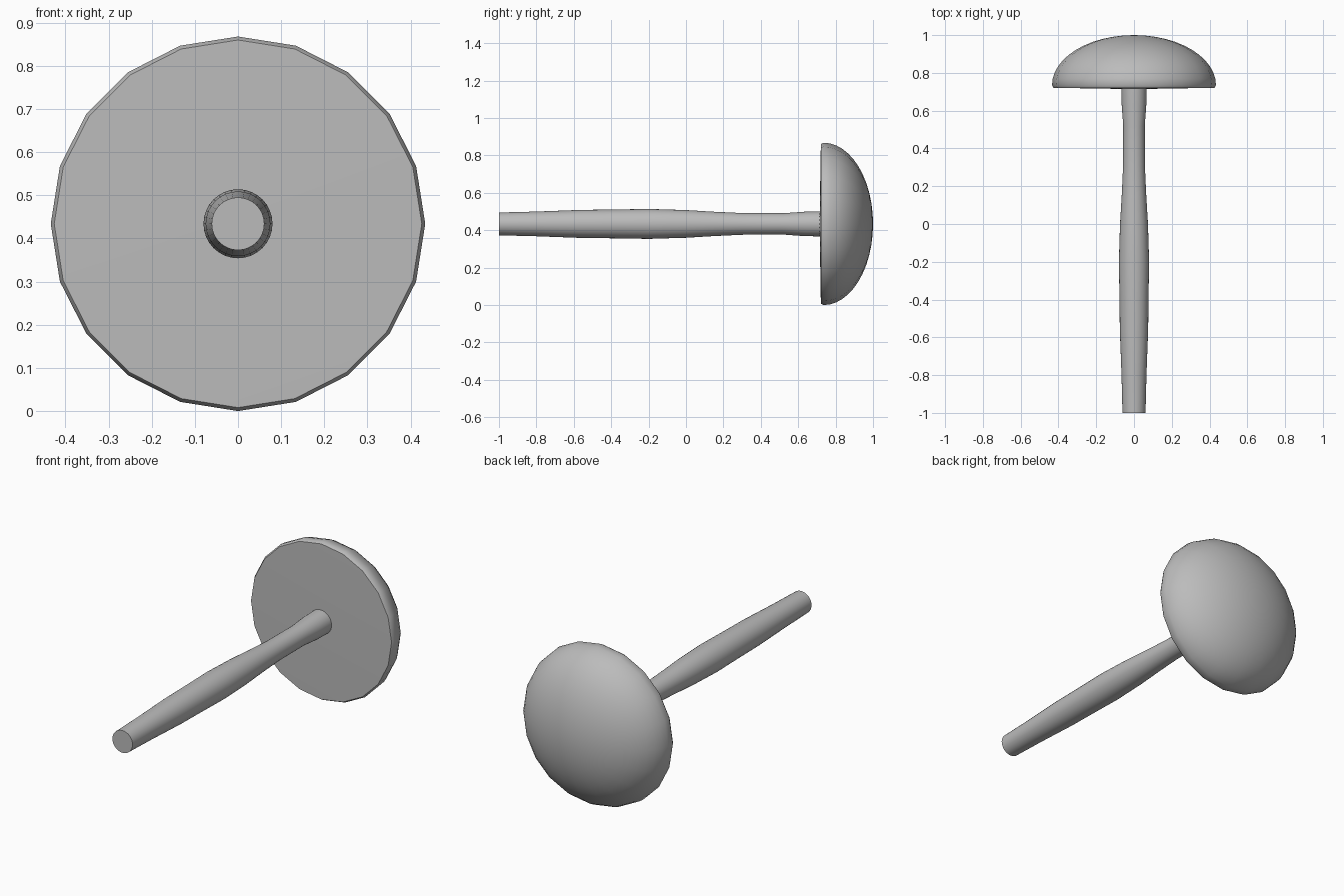
import bpy, bmesh, math
from mathutils import Matrix, Vector

cube = bpy.data.objects.get("Cube")
if cube:
    bpy.data.objects.remove(cube, do_unlink=True)

AXIS_Z = 0.434

grey = bpy.data.materials.new("plain grey")
grey.use_nodes = True
grey.diffuse_color = (0.5, 0.5, 0.5, 1)
grey.node_tree.nodes["Principled BSDF"].inputs["Base Color"].default_value = (0.5, 0.5, 0.5, 1)


def lathe(name, profile, sides):
    """Turn (y, radius) points around the long axis; radius 0 makes a pole."""
    bm = bmesh.new()
    rings = []
    for y, r in profile:
        if r == 0:
            rings.append([bm.verts.new((0, y, AXIS_Z))] * sides)
            continue
        angles = [2 * math.pi * i / sides for i in range(sides)]
        rings.append([bm.verts.new((r * math.sin(a), y, AXIS_Z + r * math.cos(a))) for a in angles])
    for low, high in zip(rings, rings[1:]):
        for i in range(sides):
            j = (i + 1) % sides
            corners = [low[i], low[j], high[j], high[i]]
            bm.faces.new(list(dict.fromkeys(corners)))
    bmesh.ops.recalc_face_normals(bm, faces=bm.faces)
    mesh = bpy.data.meshes.new(name)
    bm.to_mesh(mesh)
    bm.free()
    mesh.materials.append(grey)
    obj = bpy.data.objects.new(name, mesh)
    bpy.context.collection.objects.link(obj)
    bpy.ops.object.select_all(action="DESELECT")
    obj.select_set(True)
    bpy.context.view_layer.objects.active = obj
    bpy.ops.object.shade_smooth_by_angle(angle=math.radians(40))
    return obj


# Domed head: nearly flat face, thin rim, elliptical back
RIM_Y, RIM_R, DEPTH, STEPS = 0.735, 0.434, 0.265, 12
dome = [(RIM_Y + DEPTH * math.sin(t), RIM_R * math.cos(t))
        for t in (math.pi / 2 * i / STEPS for i in range(STEPS))]
lathe("domed_head", [(0.714, 0), (0.721, 0.426)] + dome + [(1.0, 0)], 20)

# Turned handle with a swollen grip
lathe("handle", [(-1, 0), (-1, 0.061), (-0.8, 0.066), (-0.56, 0.075), (-0.38, 0.077),
                 (-0.2, 0.08), (0, 0.074), (0.15, 0.065), (0.3, 0.058), (0.52, 0.057),
                 (0.63, 0.065), (0.73, 0.067), (0.73, 0)], 32)
